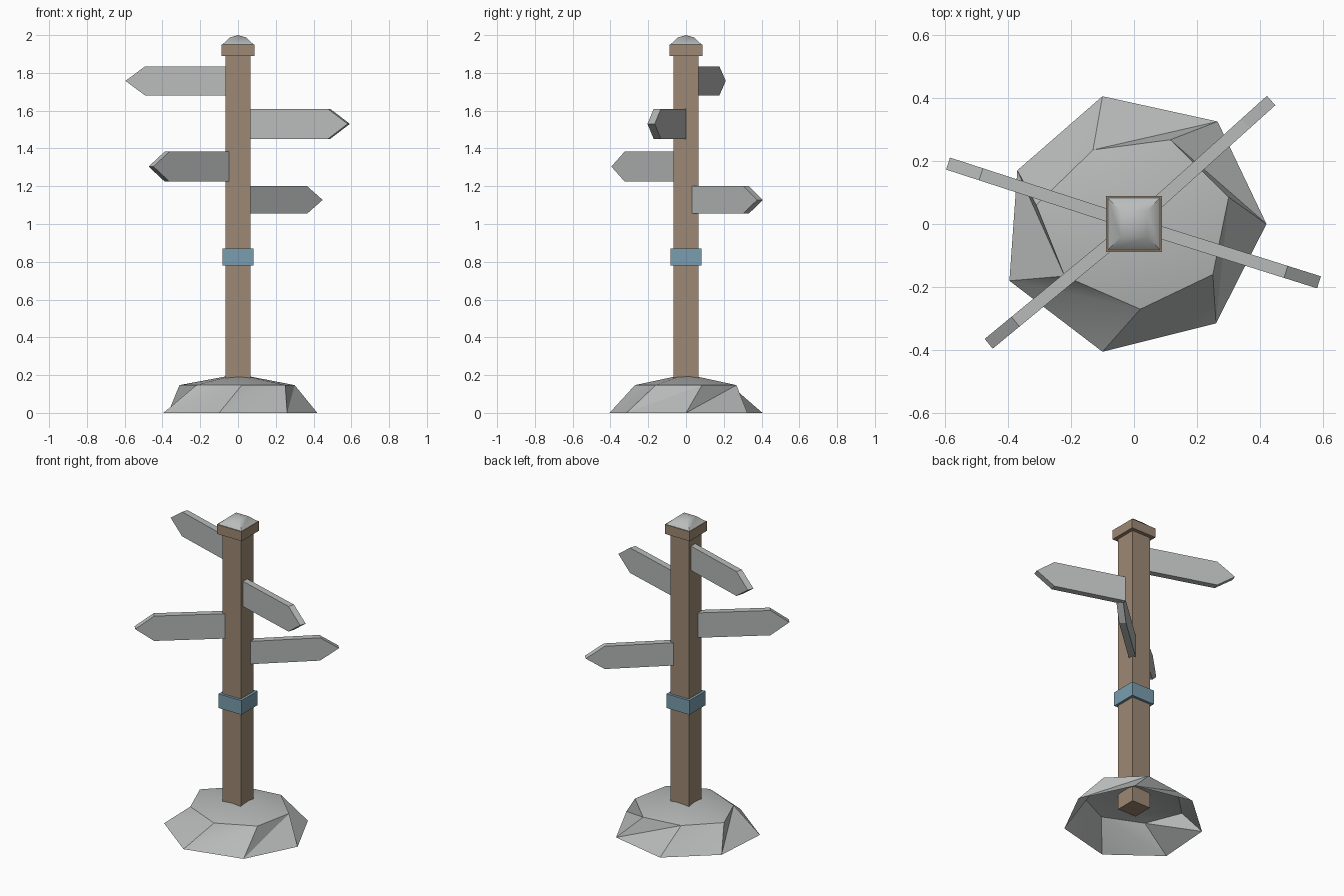
import bpy
from math import radians

if "Cube" in bpy.data.objects:
    bpy.data.objects.remove(bpy.data.objects["Cube"], do_unlink=True)


def material(name, rgb):
    mat = bpy.data.materials.new(name)
    mat.use_nodes = True
    mat.diffuse_color = (*rgb, 1)
    mat.node_tree.nodes["Principled BSDF"].inputs["Base Color"].default_value = (*rgb, 1)
    return mat


stone = material("pale grey", (0.48, 0.50, 0.49))
wood = material("brown wood", (0.34, 0.25, 0.175))
blue = material("dusty blue", (0.19, 0.34, 0.42))


def mesh_object(name, verts, faces, mat):
    mesh = bpy.data.meshes.new(name)
    mesh.from_pydata(verts, [], faces)
    mesh.materials.append(mat)
    obj = bpy.data.objects.new(name, mesh)
    bpy.context.collection.objects.link(obj)
    return obj


def smooth(obj, angle):
    bpy.ops.object.select_all(action="DESELECT")
    obj.select_set(True)
    bpy.context.view_layer.objects.active = obj
    bpy.ops.object.shade_smooth_by_angle(angle=radians(angle))


def square_box(name, half, low, high, mat):
    bpy.ops.mesh.primitive_cube_add(size=1, location=(0, 0, (low + high) / 2))
    obj = bpy.context.object
    obj.name = name
    obj.scale = (2 * half, 2 * half, high - low)
    obj.data.materials.append(mat)


def sign(name, heading, reach, low, high):
    """Arrow board pointing away from the post."""
    mid, neck, half = (low + high) / 2, reach - 0.11, 0.02
    outline = [(0.03, low), (neck, low), (reach, mid), (neck, high), (0.03, high)]
    n = len(outline)
    verts = [(x, y, z) for y in (-half, half) for x, z in outline]
    faces = [tuple(range(n)), tuple(reversed(range(n, 2 * n)))]
    faces += [(i, i + n, (i + 1) % n + n, (i + 1) % n) for i in range(n)]
    obj = mesh_object(name, verts, faces, stone)
    obj.rotation_euler.z = radians(heading)


# Rocky mound, open underneath, with twisted facets between rim and shoulder
rim = [(0.42, 0), (0.265, 0.325), (-0.1, 0.405), (-0.37, 0.17),
       (-0.395, -0.18), (-0.1, -0.405), (0.26, -0.315)]
shoulder = [(0.30, 0.085), (0.115, 0.267), (-0.13, 0.235), (-0.31, 0.06),
            (-0.22, -0.165), (0.02, -0.27), (0.25, -0.16)]
n = len(rim)
verts = [(x, y, 0) for x, y in rim] + [(x, y, 0.147) for x, y in shoulder]
verts.append((0, 0, 0.205))
faces = []
for i in range(n):
    j = (i + 1) % n
    faces += [(i, j, n + j), (i, n + j, n + i), (n + i, n + j, 2 * n)]
smooth(mesh_object("mound", verts, faces, stone), 30)

# Post, band and collar
square_box("post", 0.065, 0.09, 1.92, wood)
square_box("band", 0.081, 0.78, 0.87, blue)
square_box("collar", 0.088, 1.89, 1.95, wood)

# Two-step pyramid on top of the post
corners = [(-1, -1), (1, -1), (1, 1), (-1, 1)]
verts = [(x * r, y * r, z) for r, z in ((0.083, 1.95), (0.042, 1.988)) for x, y in corners]
verts.append((0, 0, 2))
faces = [(3, 2, 1, 0)]
for i in range(4):
    j = (i + 1) % 4
    faces += [(i, j, 4 + j, 4 + i), (4 + i, 4 + j, 8)]
smooth(mesh_object("post_cap", verts, faces, stone), 35)

# Arrow boards
sign("sign_top", 162, 0.62, 1.68, 1.835)
sign("sign_upper", -17.5, 0.615, 1.45, 1.61)
sign("sign_lower", 219.5, 0.597, 1.225, 1.383)
sign("sign_bottom", 42, 0.585, 1.055, 1.2)
